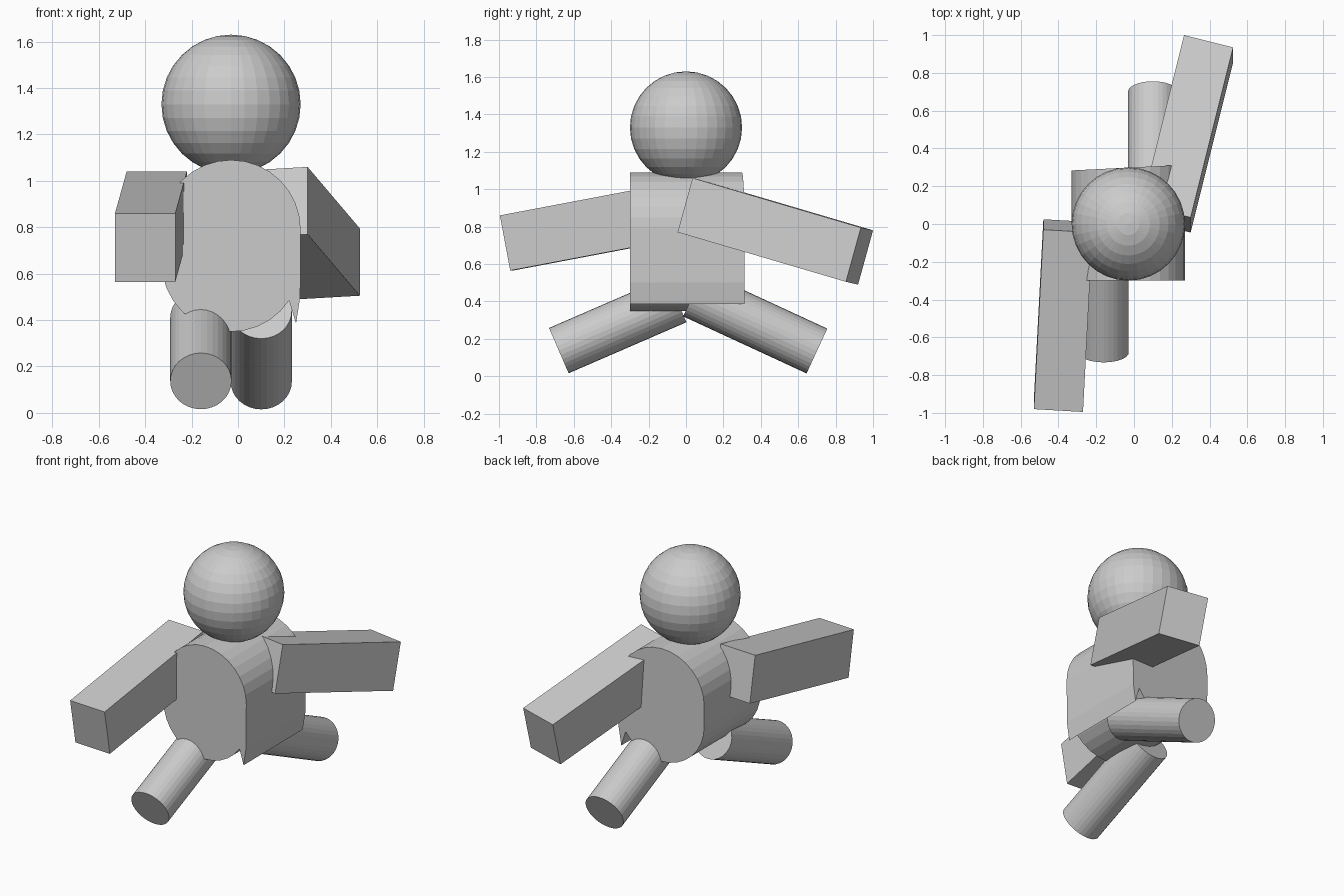
import bpy
import bmesh
from math import cos, sin, pi
from mathutils import Vector, Matrix

if "Cube" in bpy.data.objects:
    bpy.data.objects.remove(bpy.data.objects["Cube"], do_unlink=True)

# Single plain grey
GREY = (0.6, 0.6, 0.6, 1.0)
grey = bpy.data.materials.new("plain_grey")
grey.use_nodes = True
grey.diffuse_color = GREY
grey.node_tree.nodes["Principled BSDF"].inputs["Base Color"].default_value = GREY


def make_object(name, bm):
    bmesh.ops.recalc_face_normals(bm, faces=bm.faces[:])
    mesh = bpy.data.meshes.new(name)
    bm.to_mesh(mesh)
    bm.free()
    mesh.materials.append(grey)
    obj = bpy.data.objects.new(name, mesh)
    bpy.context.collection.objects.link(obj)
    return obj


def make_arm(name, corner, width, height, length):
    """Slanted box spanned by three edge vectors from one corner."""
    w, h, l = Vector(width), Vector(height), Vector(length)
    centre = Vector(corner) + (w + h + l) / 2
    frame = Matrix((w, h, l)).transposed().to_4x4()
    bm = bmesh.new()
    bmesh.ops.create_cube(bm, size=1, matrix=Matrix.Translation(centre) @ frame)
    return make_object(name, bm)


def make_leg(name, hip, foot, radius=0.132):
    """Straight cylinder from the hip to the foot."""
    a, b = Vector(hip), Vector(foot)
    turn = (b - a).to_track_quat("Z", "X").to_matrix().to_4x4()
    bm = bmesh.new()
    bmesh.ops.create_cone(bm, cap_ends=True, segments=32, radius1=radius,
                          radius2=radius, depth=(b - a).length,
                          matrix=Matrix.Translation((a + b) / 2) @ turn)
    return make_object(name, bm)


# Head: faceted ball
bm = bmesh.new()
bmesh.ops.create_uvsphere(bm, u_segments=32, v_segments=16, radius=0.3,
                          matrix=Matrix.Translation((-0.03, 0, 1.33)))
make_object("head", bm)

# Body: rounded profile run front to back, with a pointed lower left edge
MID, R, STEPS = -0.03, 0.3, 16
profile = [(MID + R * cos(pi * i / STEPS), 0.79 + R * sin(pi * i / STEPS))
           for i in range(STEPS + 1)]
profile += [(MID - R * cos(pi * i / STEPS), 0.65 - R * sin(pi * i / STEPS))
            for i in range(STEPS - 2)]
profile += [(0.22, 0.485), (0.25, 0.385), (0.268, 0.5)]

bm = bmesh.new()
front = [bm.verts.new((x, -0.3, z)) for x, z in profile]
back = [bm.verts.new((x, 0.3 + 0.05 * x, z)) for x, z in profile]
bm.faces.new(front)
bm.faces.new(back[::-1])
for i in range(len(profile)):
    j = (i + 1) % len(profile)
    bm.faces.new((front[i], back[i], back[j], front[j]))
make_object("body", bm)

# Arms: the left swings back, the right swings forward
make_arm("left_arm", (0.30, -0.045, 0.77),
         (-0.26, 0.065, -0.015), (0, 0.08, 0.29), (0.225, 0.90, -0.265))
make_arm("right_arm", (-0.48, 0.025, 0.745),
         (0.26, -0.015, 0), (0, -0.055, 0.295), (-0.05, -0.95, -0.18))

# Legs: the left strides back, the right strides forward
make_leg("left_leg", (0.10, 0.04, 0.44), (0.10, 0.70, 0.135))
make_leg("right_leg", (-0.16, -0.05, 0.41), (-0.16, -0.68, 0.137))
